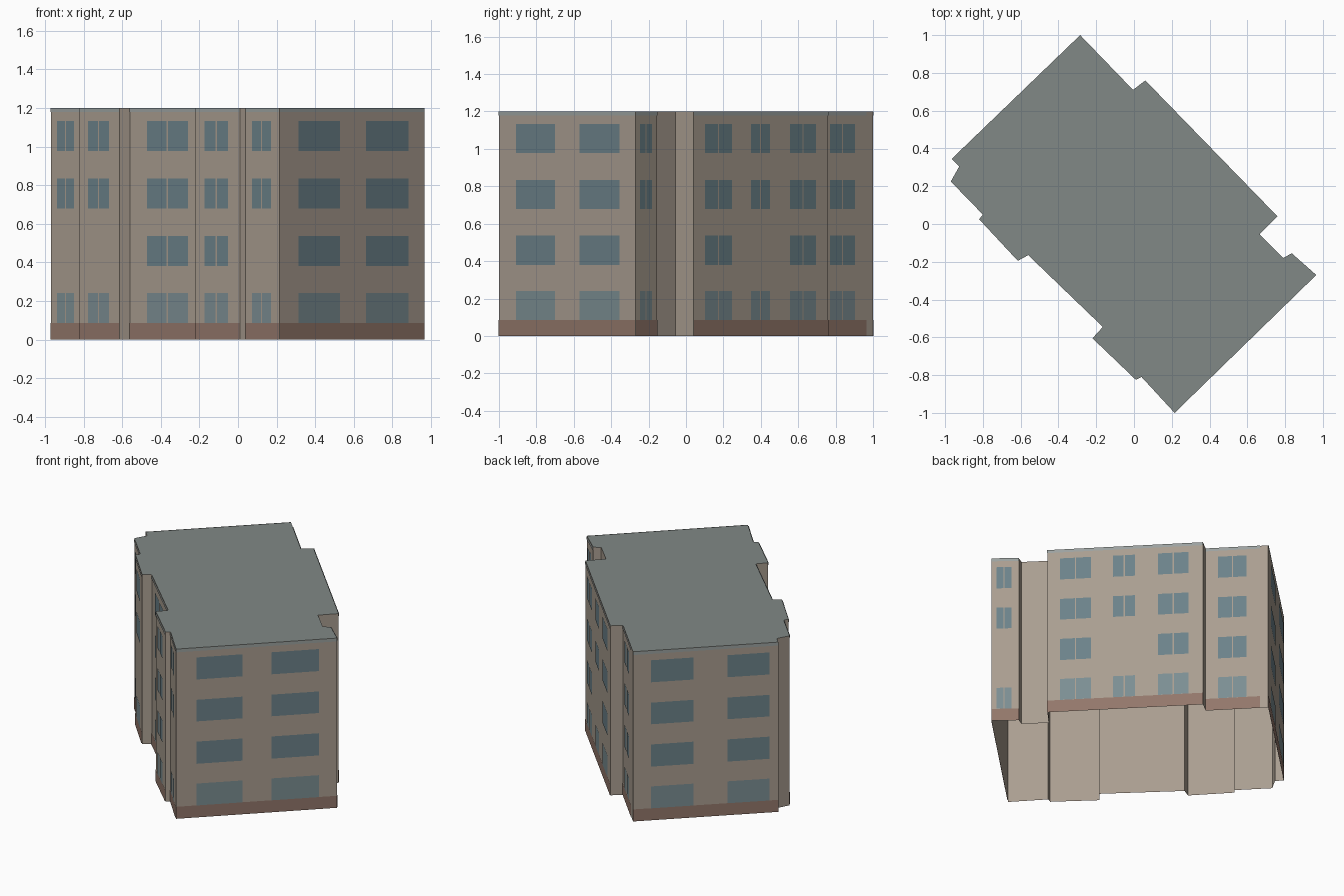
import bpy
from mathutils import Vector

if "Cube" in bpy.data.objects:
    bpy.data.objects.remove(bpy.data.objects["Cube"])

H = 1.2
# Footprint outline, clockwise from the back corner
PLAN = [Vector(p) for p in [
    (-.285, 1), (-.005, .71), (.06, .76), (.76, .04), (.665, -.055),
    (.79, -.18), (.835, -.155), (.965, -.27), (.215, -1), (.04, -.81),
    (.01, -.825), (-.22, -.605), (-.165, -.545), (-.56, -.165),
    (-.615, -.195), (-.82, .025), (-.80, .05), (-.97, .225),
    (-.925, .305), (-.965, .345)]]
N = len(PLAN)
ROWS = [(.085, .24), (.38, .537), (.68, .833), (.977, 1.133)]
ALL, SKIP = (0, 1, 2, 3), (0, 2, 3)

# Wall index: windows as (start fraction, end fraction, panes, storeys)
FACADES = {
    0: [(.345, .80, 2, ALL)],
    2: [(.093, .288, 2, ALL), (.435, .576, 2, SKIP), (.718, .917, 2, ALL)],
    6: [(.26, .826, 2, SKIP)],
    7: [(.113, .407, 1, ALL), (.587, .873, 1, ALL)],
    8: [(.23, .80, 2, SKIP)],
    10: [(.26, .783, 2, ALL)],
    12: [(.233, .772, 2, ALL)],
    14: [(.244, .78, 2, SKIP)],
    16: [(.282, .794, 2, SKIP)],
    19: [(.062, .352, 1, ALL), (.586, .876, 1, ALL)],
}


def build(name, faces, color):
    verts = [v for f in faces for v in f]
    polys, k = [], 0
    for f in faces:
        polys.append(range(k, k + len(f)))
        k += len(f)
    me = bpy.data.meshes.new(name)
    me.from_pydata(verts, [], [list(p) for p in polys])
    mat = bpy.data.materials.new(name + "_color")
    mat.diffuse_color = (*color, 1)
    mat.use_nodes = True
    mat.node_tree.nodes["Principled BSDF"].inputs["Base Color"].default_value = mat.diffuse_color
    me.materials.append(mat)
    ob = bpy.data.objects.new(name, me)
    bpy.context.collection.objects.link(ob)


def panel(i, f0, f1, z0, z1, off=0.003):
    """Outward-facing rectangle on wall i between two fractions."""
    a, b = PLAN[i], PLAN[(i + 1) % N]
    d = b - a
    n = Vector((-d.y, d.x)).normalized() * off
    p, q = a + d * f0 + n, a + d * f1 + n
    return [(q.x, q.y, z0), (p.x, p.y, z0), (p.x, p.y, z1), (q.x, q.y, z1)]


# Wall shell (open underneath) and flat roof
build("walls", [panel(i, 0, 1, 0, H, 0) for i in range(N)], (.40, .34, .28))
build("roof", [[(p.x, p.y, H) for p in reversed(PLAN)]], (.22, .25, .24))

# Plinth, roof trim and windows on the main facades
plinth, trim, ground_glass, upper_glass = [], [], [], []
for i, windows in FACADES.items():
    start = .13 if i == 0 else 0
    plinth.append(panel(i, start, 1, 0, .085))
    trim.append(panel(i, start, 1, H - .022, H))
    length = (PLAN[(i + 1) % N] - PLAN[i]).length
    for f0, f1, panes, rows in windows:
        gap = .008 / length
        w = (f1 - f0 - gap * (panes - 1)) / panes
        for r in rows:
            for k in range(panes):
                s = f0 + k * (w + gap)
                (upper_glass if r else ground_glass).append(
                    panel(i, s, s + w, *ROWS[r], off=.004))

build("plinth", plinth, (.29, .185, .145))
build("roof_trim", trim, (.33, .36, .35))
build("ground_windows", ground_glass, (.20, .27, .29))
build("upper_windows", upper_glass, (.15, .225, .255))
